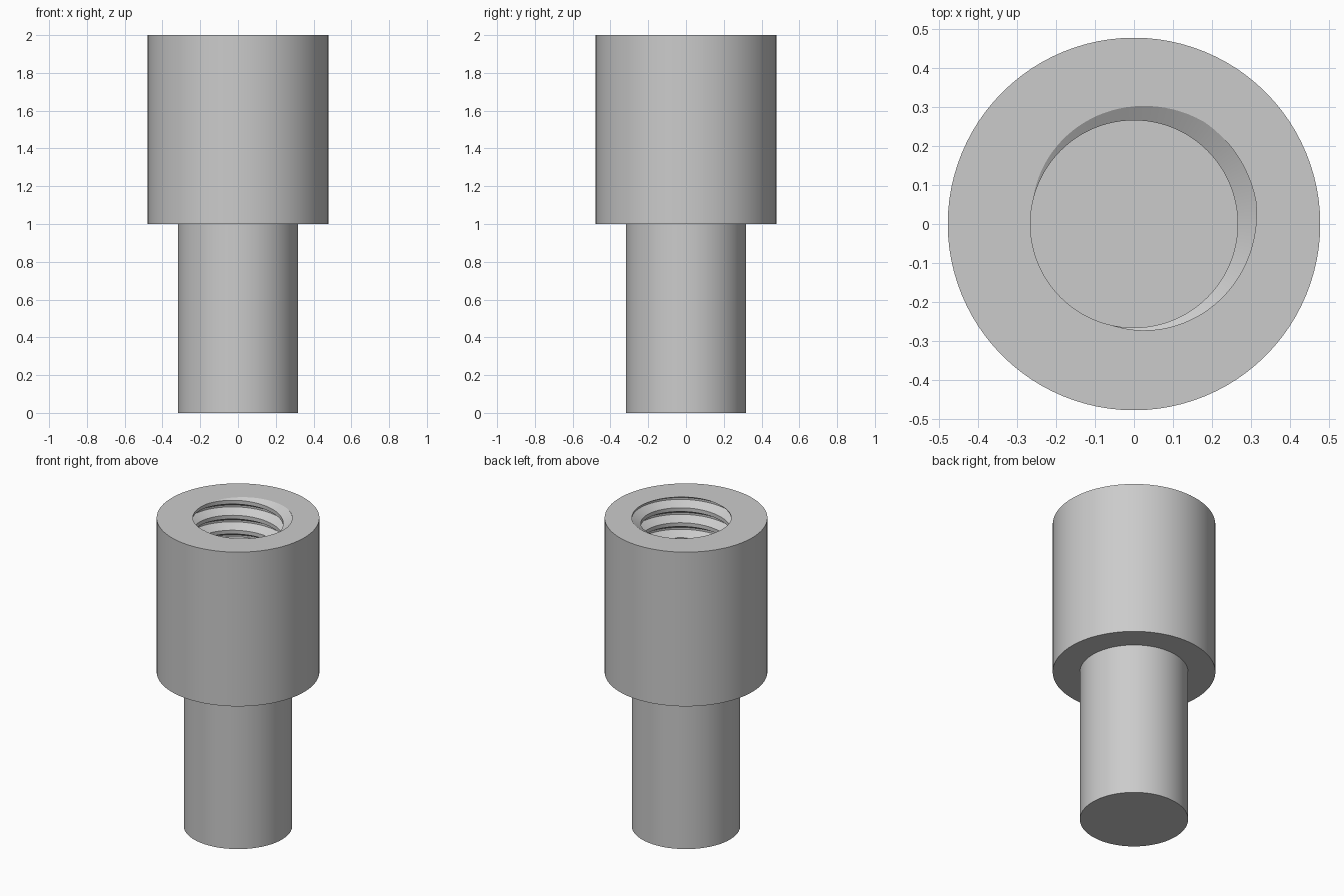
import bpy, bmesh
from math import pi, cos, sin, atan2, radians

cube = bpy.data.objects.get("Cube")
if cube:
    bpy.data.objects.remove(cube, do_unlink=True)

SEGMENTS = 96
TOP, SHOULDER, FLOOR = 2.0, 1.0, 1.1
BODY_R, SHANK_R = 0.478, 0.318
MINOR_R, MAJOR_R, PITCH = 0.266, 0.318, 0.097
GROOVE_START = radians(33)

# One pitch of the thread: flank, root, flank, crest (offset in pitches, radius)
PROFILE = [(-6/16, MINOR_R), (-1/16, MAJOR_R), (1/16, MAJOR_R),
           (6/16, MINOR_R), (10/16, MINOR_R)]

bm = bmesh.new()

# Threaded bore: the profile swept along a right-handed helix
turns = int((TOP - FLOOR) / PITCH) + 4
rows = []
for step in range(turns * SEGMENTS + 1):
    angle = 2 * pi * step / SEGMENTS
    rise = step / SEGMENTS - GROOVE_START / (2 * pi) - turns + 2
    rows.append([bm.verts.new((r * cos(angle), r * sin(angle), TOP + PITCH * (rise + u)))
                 for u, r in PROFILE])
for a, b in zip(rows, rows[1:]):
    for i in range(len(PROFILE) - 1):
        bm.faces.new((a[i], a[i + 1], b[i + 1], b[i]))
bmesh.ops.remove_doubles(bm, verts=bm.verts[:], dist=1e-5)

# Trim the bore flush with the rim and the floor
for z, direction in ((TOP, 1), (FLOOR, -1)):
    bmesh.ops.bisect_plane(bm, geom=bm.verts[:] + bm.edges[:] + bm.faces[:], dist=1e-6,
                           plane_co=(0, 0, z), plane_no=(0, 0, direction), clear_outer=True)
bmesh.ops.remove_doubles(bm, verts=bm.verts[:], dist=1e-5)


def open_loop(z):
    """Open-edge vertices at height z, ordered around the axis."""
    verts = {v for e in bm.edges if e.is_boundary for v in e.verts if abs(v.co.z - z) < 1e-4}
    return sorted(verts, key=lambda v: atan2(v.co.y, v.co.x))


# Bore floor
bm.faces.new(open_loop(FLOOR))

# Rim, body, shoulder and shank, continued outward from the bore opening
loop = open_loop(TOP)
angles = [atan2(v.co.y, v.co.x) for v in loop]
for radius, z in ((BODY_R, TOP), (BODY_R, SHOULDER), (SHANK_R, SHOULDER), (SHANK_R, 0)):
    ring = [bm.verts.new((radius * cos(a), radius * sin(a), z)) for a in angles]
    for i in range(len(ring)):
        j = (i + 1) % len(ring)
        bm.faces.new((loop[i], ring[i], ring[j], loop[j]))
    loop = ring
bm.faces.new(loop)
bmesh.ops.recalc_face_normals(bm, faces=bm.faces[:])

mesh = bpy.data.meshes.new("threaded_adapter")
bm.to_mesh(mesh)
bm.free()
adapter = bpy.data.objects.new("threaded_adapter", mesh)
bpy.context.collection.objects.link(adapter)

# Plain grey metal
grey = bpy.data.materials.new("grey_metal")
grey.use_nodes = True
colour = (0.6, 0.6, 0.6, 1)
grey.diffuse_color = colour
grey.node_tree.nodes["Principled BSDF"].inputs["Base Color"].default_value = colour
mesh.materials.append(grey)

bpy.ops.object.select_all(action="DESELECT")
adapter.select_set(True)
bpy.context.view_layer.objects.active = adapter
bpy.ops.object.shade_smooth_by_angle(angle=radians(30))
